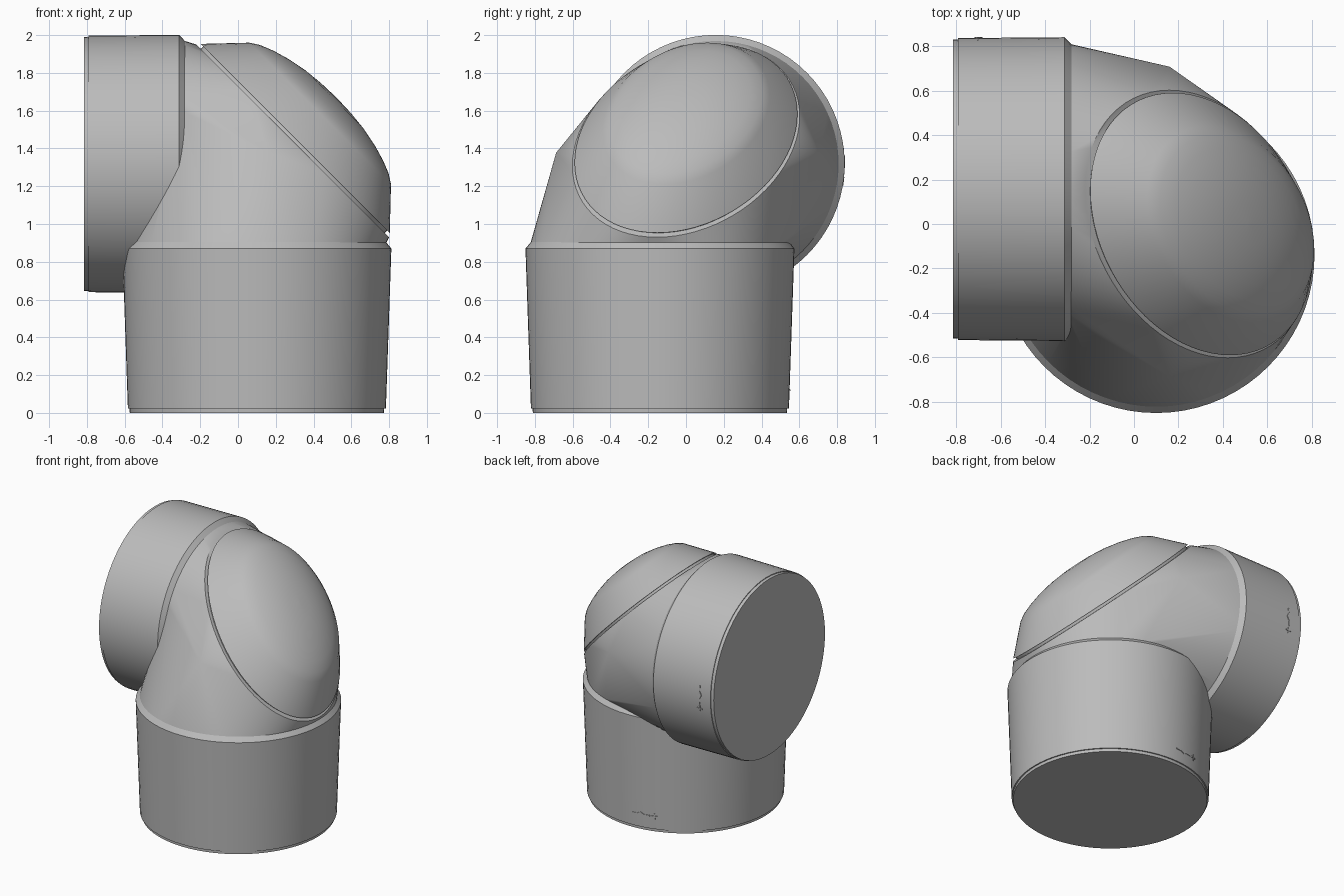
import bpy, bmesh, math
from math import sin, cos, pi
from mathutils import Vector, Matrix

cube = bpy.data.objects.get("Cube")
if cube:
    bpy.data.objects.remove(cube, do_unlink=True)

grey = bpy.data.materials.new("plain grey")
grey.use_nodes = True
GREY = (0.5, 0.5, 0.5, 1)
grey.diffuse_color = GREY
grey.node_tree.nodes["Principled BSDF"].inputs["Base Color"].default_value = GREY

N = 72
TURN = [2 * pi * i / N for i in range(N)]


def finish(name, bm, angle=30):
    """Turn a bmesh into a named, shaded object."""
    bmesh.ops.recalc_face_normals(bm, faces=bm.faces)
    mesh = bpy.data.meshes.new(name)
    bm.to_mesh(mesh)
    bm.free()
    mesh.materials.append(grey)
    ob = bpy.data.objects.new(name, mesh)
    bpy.context.collection.objects.link(ob)
    bpy.ops.object.select_all(action='DESELECT')
    ob.select_set(True)
    bpy.context.view_layer.objects.active = ob
    bpy.ops.object.shade_smooth_by_angle(angle=math.radians(angle))
    return ob


def loft(name, rings, angle=30):
    """Bridge rings of points and close both ends."""
    bm = bmesh.new()
    loops = [[bm.verts.new(p) for p in ring] for ring in rings]
    for a, b in zip(loops, loops[1:]):
        for i in range(N):
            j = (i + 1) % N
            bm.faces.new((a[i], a[j], b[j], b[i]))
    bm.faces.new(loops[0])
    bm.faces.new(loops[-1])
    return finish(name, bm, angle)


def lower_ring(z, r):
    return [Vector((0.1 + r * cos(t), -0.138 + r * sin(t), z)) for t in TURN]


def side_ring(x, r):
    return [Vector((x, 0.157 + r * cos(t), 1.318 + r * sin(t))) for t in TURN]


def slant_ring(s, k):
    """Skewed ellipse in the slanted plane x + z = s, scaled by k."""
    return [Vector((s / 2 - 0.575 + 0.5 * k * cos(t),
                    0.59 * k * sin(t - 0.26),
                    s / 2 + 0.575 - 0.5 * k * cos(t))) for t in TURN]


# Lower socket with its end lip and chamfered shoulder
loft("lower_socket", [lower_ring(z, r) for z, r in
     ((0, 0.673), (0.022, 0.674), (0.022, 0.683), (0.87, 0.712), (0.905, 0.683))], 20)

# Side socket
loft("side_socket", [side_ring(x, r) for x, r in
     ((-0.815, 0.672), (-0.792, 0.673), (-0.792, 0.679), (-0.312, 0.683), (-0.28, 0.65))], 20)

# Elbow body: skin stretched round both sockets, the bend and the slanted opening
points = lower_ring(0.9, 0.685) + side_ring(-0.285, 0.652) + slant_ring(1.73, 1.02)
for t in TURN:
    if -0.45 < cos(t) < 0.1:
        points.append(Vector((0.1 + 0.69 * cos(t), 0.01 + 0.7 * sin(t), 1.32 + 0.66 * cos(t))))
bm = bmesh.new()
for p in points:
    bm.verts.new(p)
hull = bmesh.ops.convex_hull(bm, input=bm.verts)
loose = {v for v in hull["geom_interior"] + hull["geom_unused"] if isinstance(v, bmesh.types.BMVert)}
bmesh.ops.delete(bm, geom=list(loose), context='VERTS')
bmesh.ops.dissolve_limit(bm, angle_limit=math.radians(0.3), verts=bm.verts, edges=bm.edges)
finish("elbow_body", bm, 35)

# Recessed seam and domed cap
loft("cap_seam", [slant_ring(1.72, 0.975), slant_ring(1.77, 0.975)])
loft("domed_cap", [slant_ring(s, k) for s, k in
     ((1.757, 1.0), (2.02, 0.75), (2.065, 0.68), (2.105, 0.58), (2.14, 0.46),
      (2.17, 0.31), (2.185, 0.16), (2.19, 0.02))], 20)


def alignment_mark(name, place):
    """Raised bar, diamond and cross laid out along u, placed by place(u, v, height)."""
    bm = bmesh.new()

    def plate(outline):
        low = [bm.verts.new(place(u, v, -0.004)) for u, v in outline]
        top = [bm.verts.new(place(u, v, 0.005)) for u, v in outline]
        bm.faces.new(low)
        bm.faces.new(top)
        for i in range(len(low)):
            j = (i + 1) % len(low)
            bm.faces.new((low[i], low[j], top[j], top[i]))

    def box(u, v, w, h):
        plate([(u - w, v - h), (u + w, v - h), (u + w, v + h), (u - w, v + h)])

    box(0, 0, 0.07, 0.004)
    plate([(-0.035, 0), (0, -0.018), (0.035, 0), (0, 0.018)])
    box(0.105, 0, 0.022, 0.004)
    box(0.105, 0, 0.004, 0.022)
    finish(name, bm)


def on_lower(u, v, h):
    a = pi / 2 + 0.14 + u / 0.686
    r = 0.686 + v * 0.034 + h
    return Vector((0.1 + r * cos(a), -0.138 + r * sin(a), 0.12 + v))


def on_side(u, v, h):
    a = 0.02 - u / 0.68
    r = 0.68 + h
    return Vector((-0.7 + v, 0.157 + r * cos(a), 1.318 + r * sin(a)))


alignment_mark("lower_alignment_mark", on_lower)
alignment_mark("side_alignment_mark", on_side)
